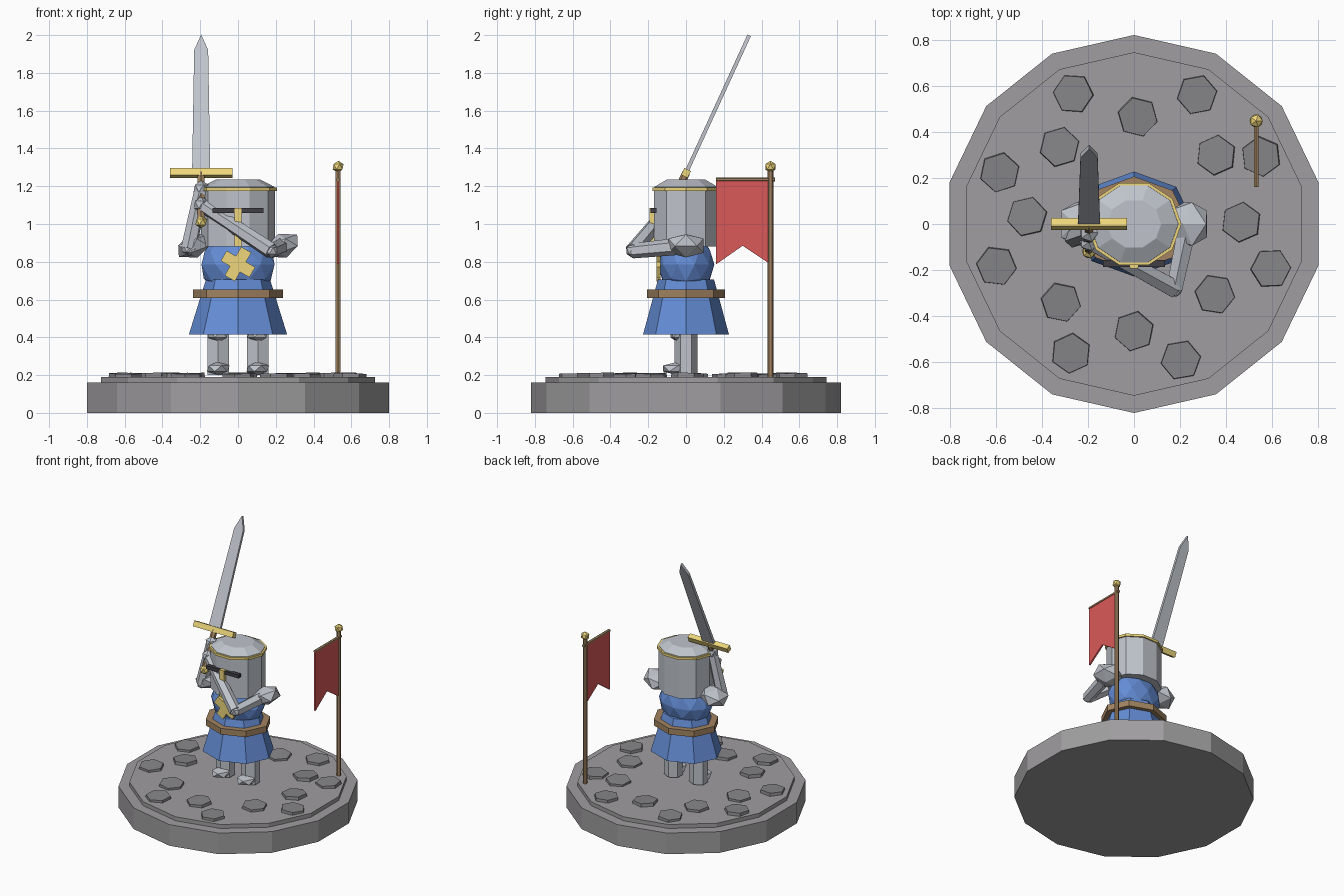
import bpy, bmesh, math, random
from mathutils import Vector, Matrix, Euler

if "Cube" in bpy.data.objects:
    bpy.data.objects.remove(bpy.data.objects["Cube"])

random.seed(4)
COLOURS = {"gold": (.86, .68, .2), "blue": (.13, .27, .68), "leather": (.36, .23, .12),
           "red": (.7, .1, .1), "dark": (.05, .05, .06), "steel": (.52, .55, .6),
           "stone": (.35, .34, .35), "cobble": (.24, .24, .25)}
MATS = {}
for key, rgb in COLOURS.items():
    MATS[key] = bpy.data.materials.new(key)
    MATS[key].diffuse_color = (*rgb, 1)


def finish(name, bm, mat, loc=(0, 0, 0), rot=(0, 0, 0)):
    bmesh.ops.recalc_face_normals(bm, faces=bm.faces)
    me = bpy.data.meshes.new(name)
    bm.to_mesh(me)
    bm.free()
    me.materials.append(MATS[mat])
    ob = bpy.data.objects.new(name, me)
    ob.location = loc
    ob.rotation_euler = rot
    bpy.context.collection.objects.link(ob)
    return ob


def lathe(name, rings, n, mat, phase=90, sy=1, loc=(0, 0, 0), rot=(0, 0, 0)):
    """Stack of n-sided rings (radius, z), capped at both ends."""
    bm = bmesh.new()
    loops = []
    for r, z in rings:
        angs = [math.radians(phase) + 2 * math.pi * i / n for i in range(n)]
        loops.append([bm.verts.new((r * math.cos(a), r * sy * math.sin(a), z)) for a in angs])
    for lo, hi in zip(loops, loops[1:]):
        for i in range(n):
            j = (i + 1) % n
            bm.faces.new((lo[i], lo[j], hi[j], hi[i]))
    bm.faces.new(loops[0])
    bm.faces.new(loops[-1])
    return finish(name, bm, mat, loc, rot)


def rod(name, p, q, r1, r2, n, mat):
    """Straight tapered rod between two points."""
    p, q = Vector(p), Vector(q)
    d = q - p
    return lathe(name, [(r1, 0), (r2, d.length)], n, mat, loc=p,
                 rot=d.to_track_quat('Z', 'Y').to_euler())


def blob(name, loc, size, mat, sub=1, rot=(0, 0, 0)):
    bm = bmesh.new()
    bmesh.ops.create_icosphere(bm, subdivisions=sub, radius=1)
    bmesh.ops.scale(bm, vec=size, verts=bm.verts)
    return finish(name, bm, mat, loc, rot)


def box(name, loc, size, mat, rot=(0, 0, 0)):
    bm = bmesh.new()
    bmesh.ops.create_cube(bm, size=1)
    bmesh.ops.scale(bm, vec=size, verts=bm.verts)
    return finish(name, bm, mat, loc, rot)


def plate(name, pts, depth, mat, loc=(0, 0, 0), rot=(0, 0, 0)):
    """Outline in the local XZ plane, thickened along Y."""
    bm = bmesh.new()
    f = bm.faces.new([bm.verts.new((x, -depth / 2, z)) for x, z in pts])
    ext = bmesh.ops.extrude_face_region(bm, geom=[f])["geom"]
    bmesh.ops.translate(bm, vec=(0, depth, 0),
                        verts=[v for v in ext if isinstance(v, bmesh.types.BMVert)])
    return finish(name, bm, mat, loc, rot)


# Base with two tiers
lathe("base_lower", [(.82, 0), (.82, .16)], 14, "stone")
lathe("base_upper", [(.745, .16), (.745, .19)], 14, "stone")

# Cobbles in two rings
rings = [(.465, (1, 40, 88, 134, 176, 227, 270, 319)),
         (.624, (28, 64, 115, 159, 197, 244, 289, 342))]
for radius, angles in rings:
    for deg in angles:
        a = math.radians(deg)
        tilt = [random.uniform(-.06, .06) for _ in range(2)]
        lathe("cobble", [(.09, -.018), (.086, .014)], 6, "cobble", phase=random.uniform(0, 60),
              loc=(radius * math.cos(a), radius * math.sin(a), .195), rot=(*tilt, 0))

# Legs, knees and feet
for side, s in (("left", 1), ("right", -1)):
    x = s * .105
    lathe(side + "_leg", [(.066, .2), (.066, .5)], 6, "steel", sy=.92, loc=(x, 0, 0))
    blob(side + "_foot", (x, -.04, .235), (.068, .095, .036), "steel")
    blob(side + "_knee", (x, -.04, .42), (.062, .05, .047), "steel")

# Tunic, belt and chest
lathe("tunic_skirt", [(.26, .415), (.17, .705)], 8, "blue", sy=.875)
lathe("belt", [(.237, .607), (.237, .653)], 8, "leather", sy=.87)
blob("chest", (0, 0, .785), (.203, .15, .165), "blue", sub=2)
for ang in (30, -60):
    box("chest_emblem", (0, -.146, .788), (.175, .022, .062), "gold", rot=(0, math.radians(ang), 0))

# Helmet
lathe("helmet", [(.195, .88), (.195, 1.185), (.192, 1.197), (.118, 1.235)], 10, "steel",
      phase=0, sy=.91)
lathe("helmet_band", [(.206, 1.176), (.206, 1.194)], 10, "gold", phase=0, sy=.91)
box("eye_slot", (0, -.172, 1.071), (.27, .03, .026), "dark")
box("nose_bar", (0, -.178, .983), (.036, .03, .205), "gold")

# Sword: leaning back over the shoulder, built along its own axis
GUARD = Vector((-.195, 0, 1.27))
LEAN = Euler((-math.atan(.459), 0, 0))


def on_sword(t):
    return GUARD + LEAN.to_matrix() @ Vector((0, 0, t))


plate("sword_blade", [(-.048, 0), (.048, 0), (.037, .712), (0, .802), (-.037, .712)], .02,
      "steel", GUARD, LEAN)
box("sword_guard", GUARD, (.33, .038, .04), "gold", LEAN)
rod("sword_grip", on_sword(-.29), GUARD, .021, .021, 6, "leather")
blob("sword_pommel", on_sword(-.285), (.034,) * 3, "gold")

# Shoulders, arms and gauntlets gripping the sword
hands = {"right": on_sword(-.09), "left": on_sword(-.185)}
elbows = {"right": (-.26, -.06, .87), "left": (.175, -.28, .858)}
for side, s in (("left", 1), ("right", -1)):
    shoulder = (s * .235, 0, .885)
    blob(side + "_pauldron", shoulder, (.105, .11, .066), "steel", rot=(0, math.radians(-20), 0))
    rod(side + "_upper_arm", shoulder, elbows[side], .046, .04, 6, "steel")
    blob(side + "_elbow", elbows[side], (.04,) * 3, "steel")
    rod(side + "_forearm", elbows[side], hands[side], .044, .036, 6, "steel")
    blob(side + "_gauntlet", hands[side], (.045, .045, .042), "steel")

# Banner on its pole
X, Y = .53, .447
rod("banner_pole", (X, Y, .19), (X, Y, 1.29), .016, .016, 6, "leather")
blob("banner_finial", (X, Y, 1.303), (.032,) * 3, "gold")
rod("banner_crossbar", (X, .16, 1.235), (X, .47, 1.235), .011, .011, 6, "leather")
plate("banner_cloth", [(.16, 1.238), (.435, 1.238), (.435, .795), (.3, .885), (.16, .787)], .012,
      "red", loc=(X, 0, 0), rot=(0, 0, math.pi / 2))

for m in bpy.data.materials:
    if m.users and not m.is_grease_pencil:
        m.use_nodes = True
        m.node_tree.nodes["Principled BSDF"].inputs["Base Color"].default_value = m.diffuse_color
